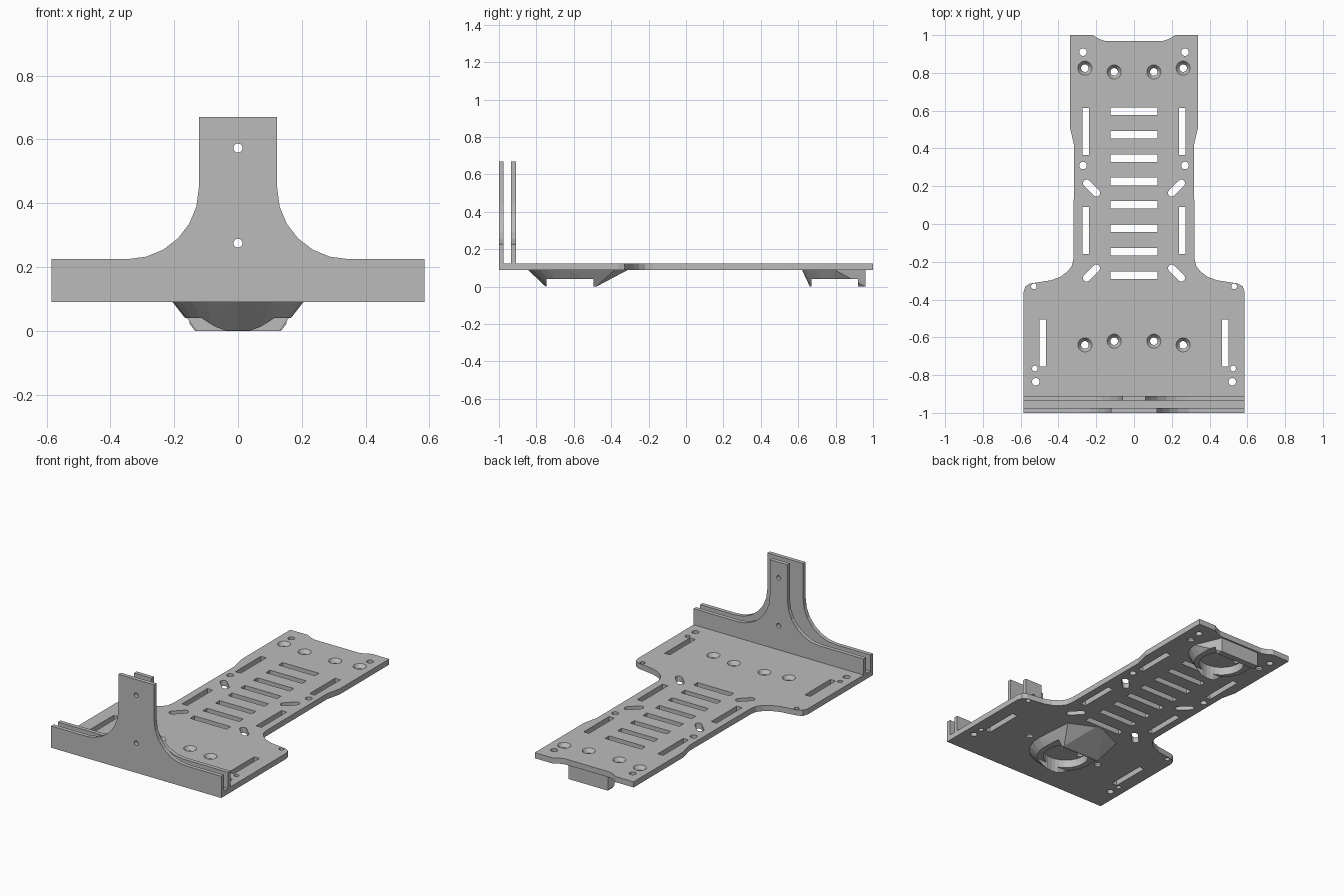
import bpy, bmesh, math
from mathutils import Vector, Matrix

if "Cube" in bpy.data.objects:
    bpy.data.objects.remove(bpy.data.objects["Cube"])

grey = bpy.data.materials.new("plain grey")
grey.use_nodes = True
COLOUR = (0.5, 0.5, 0.5, 1)
grey.diffuse_color = COLOUR
grey.node_tree.nodes["Principled BSDF"].inputs["Base Color"].default_value = COLOUR

BOTTOM, TOP = 0.09, 0.125


def finish(bm, name):
    bmesh.ops.recalc_face_normals(bm, faces=bm.faces)
    mesh = bpy.data.meshes.new(name)
    bm.to_mesh(mesh)
    bm.free()
    mesh.materials.append(grey)
    obj = bpy.data.objects.new(name, mesh)
    bpy.context.collection.objects.link(obj)
    return obj


def prism(bm, points, vector):
    """Extrude a closed outline of 3D points along a vector."""
    face = bm.faces.new([bm.verts.new(p) for p in points])
    new = bmesh.ops.extrude_face_region(bm, geom=[face])["geom"]
    bmesh.ops.translate(bm, vec=vector, verts=[v for v in new if isinstance(v, bmesh.types.BMVert)])


def box(bm, x, y, z, sx, sy, sz, turn=0):
    m = Matrix.Translation((x, y, z)) @ Matrix.Rotation(turn, 4, 'Z') @ Matrix.Diagonal((sx, sy, sz, 1))
    bmesh.ops.create_cube(bm, size=1, matrix=m)


def drill(bm, x, y, z, r1, r2, depth, rot=None, sides=24):
    m = Matrix.Translation((x, y, z)) @ (rot or Matrix())
    bmesh.ops.create_cone(bm, cap_ends=True, segments=sides, radius1=r1, radius2=r2, depth=depth, matrix=m)


def cut(obj, *cutters):
    """Subtract the cutters, bake the result and remove the helpers."""
    for c in cutters:
        c.hide_render = True
        mod = obj.modifiers.new("cut", 'BOOLEAN')
        mod.operation, mod.solver, mod.object = 'DIFFERENCE', 'EXACT', c
    bpy.context.view_layer.update()
    graph = bpy.context.evaluated_depsgraph_get()
    baked = bpy.data.meshes.new_from_object(obj.evaluated_get(graph))
    obj.modifiers.clear()
    obj.data = baked
    for c in cutters:
        bpy.data.objects.remove(c)


def both_sides(half):
    """Complete a right-hand outline with its mirror image."""
    return half + [(-x, y) for x, y in reversed(half)]


# Deck plate outline
half = [(.585, -.975), (.585, -.36), (.575, -.33), (.55, -.315), (.44, -.298), (.39, -.28), (.35, -.25),
        (.328, -.22), (.32, -.18), (.318, .42), (.34, .515), (.34, 1), (.22, 1), (.185, .98), (.155, .97)]
bm = bmesh.new()
prism(bm, [(x, y, BOTTOM) for x, y in both_sides(half)], (0, 0, TOP - BOTTOM))
deck = finish(bm, "deck")

# Slots and holes through the deck
bm, sink = bmesh.new(), bmesh.new()
mid = (BOTTOM + TOP) / 2
for i in range(8):
    box(bm, 0, .597 - .124 * i, mid, .25, .04, .2)
for s in (-1, 1):
    for x, y in ((.255, .49), (.255, -.035), (.483, -.63)):
        box(bm, s * x, y, mid, .036, .25, .2)
    for y, a in ((.19, 1), (-.26, -1)):
        # Rounded diagonal strap slot
        slot = []
        for k in range(14):
            t = math.pi * (k if k < 7 else k - 1) / 6 - math.pi / 2
            end = .036 if k < 7 else -.036
            p = Vector((end + .02 * math.cos(t), .02 * math.sin(t), 0))
            p.rotate(Matrix.Rotation(s * a * math.pi / 4, 3, 'Z'))
            slot.append(p + Vector((s * .225, y, 0)))
        prism(bm, slot, (0, 0, .2))
    for x, y, r in ((.27, .91, .02), (.27, .31, .02), (.53, -.33, .015), (.525, -.765, .015), (.52, -.835, .02)):
        drill(bm, s * x, y, mid, r, r, .2)
    # Countersunk screw holes
    for x, y in ((.26, .825), (.105, .805), (.105, -.62), (.26, -.64)):
        drill(bm, s * x, y, mid, .02, .02, .2)
        drill(sink, s * x, y, .115, .019, .041, .03)
cut(deck, finish(bm, "deck_cutter"), finish(sink, "countersink_cutter"))


# Upright plates: a broad foot curving into a narrow stem
def upright(name, stem, y, thick, foot):
    r = .222
    outline = [(.585, foot), (.585, .225)]
    for k in range(7):
        a = math.radians(15 * k)
        outline.append((stem + r - r * math.sin(a), .225 + r - r * math.cos(a)))
    outline.append((stem, .67))
    b = bmesh.new()
    prism(b, [(x, y, z) for x, z in both_sides(outline)], (0, thick, 0))
    plate = finish(b, name)
    b = bmesh.new()
    for z in (.275, .573):
        drill(b, 0, y, z, .014, .014, .2, Matrix.Rotation(math.pi / 2, 4, 'X'))
    cut(plate, finish(b, name + "_cutter"))


upright("front_upright", .123, -1, .025, BOTTOM)
upright("rear_upright", .06, -.935, .025, TOP)


# Hollow tapered skids under the deck
def skid(name, y, reach, inner, tail):
    b = bmesh.new()
    for k in range(13):
        a = math.pi * k / 12
        for rx, ry, z in ((.205, reach, BOTTOM), (.135, inner, 0)):
            b.verts.new((rx * math.cos(a), y - ry * math.sin(a), z))
    for x, ty, z in tail:
        for s in (-1, 1):
            b.verts.new((s * x, ty, z))
    hull = bmesh.ops.convex_hull(b, input=b.verts)
    loose = [v for v in b.verts if not v.link_faces]
    bmesh.ops.delete(b, geom=loose, context='VERTS')
    body = finish(b, name)
    # Round bore and a low cross passage
    b = bmesh.new()
    drill(b, 0, y, .05, .131, .131, .3, sides=32)
    bore = finish(b, name + "_bore")
    b = bmesh.new()
    box(b, 0, y, -.03, .6, .25, .14)
    cut(body, bore, finish(b, name + "_passage"))


skid("front_skid", -.62, .225, .13, ((.185, -.38, BOTTOM), (.03, -.31, BOTTOM), (.13, -.48, 0)))
skid("back_skid", .795, .175, .133, ((.135, .96, BOTTOM), (.135, .96, 0)))
